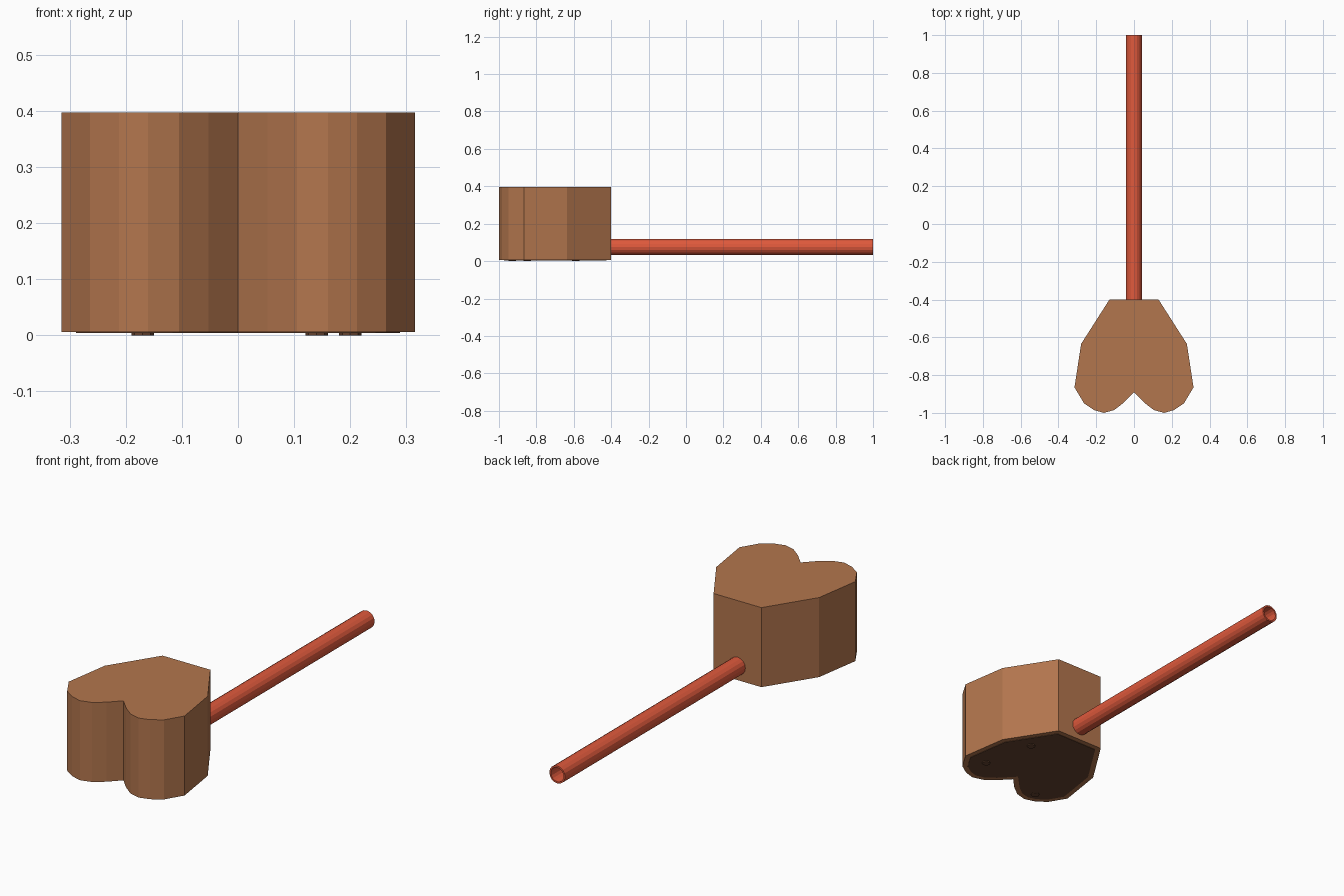
import bpy, bmesh, math
from mathutils import Vector

if "Cube" in bpy.data.objects:
    bpy.data.objects.remove(bpy.data.objects["Cube"])


def material(name, rgb):
    m = bpy.data.materials.new(name)
    m.diffuse_color = (*rgb, 1)
    m.use_nodes = True
    m.node_tree.nodes["Principled BSDF"].inputs["Base Color"].default_value = m.diffuse_color
    return m


def make_object(name, bm, mat):
    bmesh.ops.recalc_face_normals(bm, faces=bm.faces)
    me = bpy.data.meshes.new(name)
    bm.to_mesh(me)
    bm.free()
    me.materials.append(mat)
    ob = bpy.data.objects.new(name, me)
    bpy.context.collection.objects.link(ob)
    return ob


def inset(pts, d):
    # offset a counter-clockwise outline inward by d
    out = []
    for i, p in enumerate(pts):
        a = (p - pts[i - 1]).normalized()
        b = (pts[(i + 1) % len(pts)] - p).normalized()
        na, nb = Vector((-a.y, a.x)), Vector((-b.y, b.x))
        n = (na + nb).normalized()
        out.append(p + n * d / max(n.dot(na), 0.5))
    return out


def prism(name, pts, z0, z1, mat):
    bm = bmesh.new()
    f = bm.faces.new([bm.verts.new((p.x, p.y, z0)) for p in pts])
    r = bmesh.ops.extrude_face_region(bm, geom=[f], use_keep_orig=True)
    vs = [v for v in r["geom"] if isinstance(v, bmesh.types.BMVert)]
    bmesh.ops.translate(bm, verts=vs, vec=(0, 0, z1 - z0))
    return make_object(name, bm, mat)


brown = material("brown", (0.45, 0.18, 0.075))
dark = material("dark_brown", (0.13, 0.055, 0.028))
red = material("red", (0.73, 0.1, 0.045))

# heart outline: right half from front notch to back, then mirrored
half = [(0.053, -0.945), (0.105, -0.985), (0.16, -1.0), (0.212, -0.985),
        (0.264, -0.95), (0.315, -0.865), (0.28, -0.635), (0.13, -0.4)]
outline = [Vector((0, -0.89))] + [Vector(p) for p in half]
outline += [Vector((-x, y)) for x, y in reversed(half)]

# heart block and its dark underside panel
prism("heart_block", outline, 0.006, 0.397, brown)
prism("underside_panel", inset(outline, 0.025), 0.004, 0.02, dark)

# tiny bumps under the panel
for i, (x, y) in enumerate([(-0.17, -0.93), (0.2, -0.85), (0.14, -0.59)]):
    pts = [Vector((x + 0.02 * math.cos(k * math.tau / 8),
                   y + 0.02 * math.sin(k * math.tau / 8))) for k in range(8)]
    prism(f"underside_bump_{i + 1}", pts, 0.0, 0.01, dark)

# hollow handle tube with open ends
bm = bmesh.new()
bmesh.ops.create_cone(bm, cap_ends=False, segments=16, radius1=0.043,
                      radius2=0.043, depth=1.5)
handle = make_object("handle", bm, red)
handle.rotation_euler = (math.pi / 2, 0, 0)
handle.location = (0, 0.25, 0.076)
wall = handle.modifiers.new("wall", "SOLIDIFY")
wall.thickness = 0.008
wall.offset = -1
